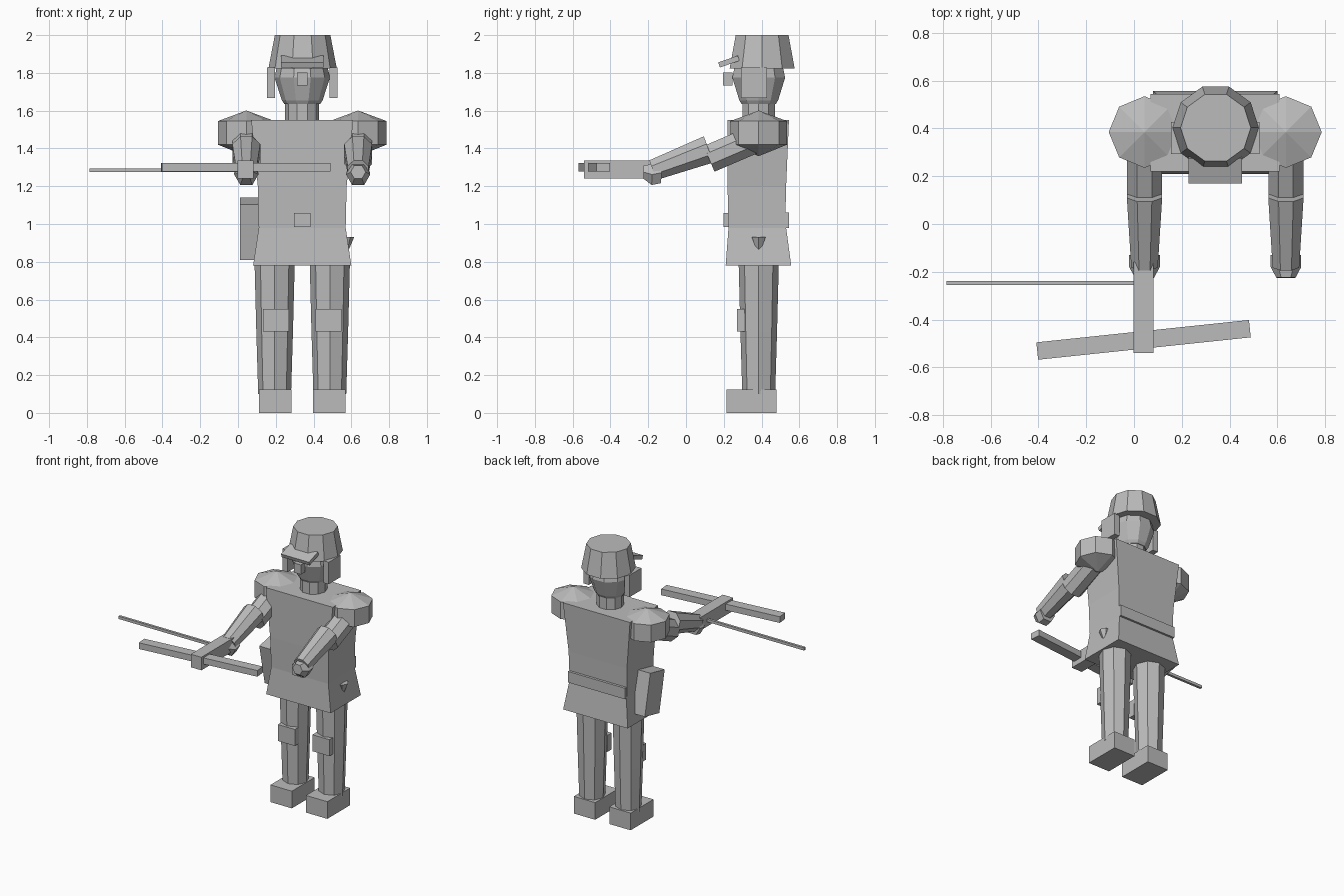
import bpy, bmesh, math
from mathutils import Vector, Matrix

cube = bpy.data.objects.get("Cube")
if cube:
    bpy.data.objects.remove(cube, do_unlink=True)

grey = bpy.data.materials.new("plain grey")
grey.use_nodes = True
GREY = (0.5, 0.5, 0.5, 1)
grey.diffuse_color = GREY
grey.node_tree.nodes["Principled BSDF"].inputs["Base Color"].default_value = GREY

CX, CY = 0.34, 0.385  # body axis


def finish(name, bm):
    bmesh.ops.recalc_face_normals(bm, faces=bm.faces)
    mesh = bpy.data.meshes.new(name)
    bm.to_mesh(mesh)
    bm.free()
    mesh.materials.append(grey)
    obj = bpy.data.objects.new(name, mesh)
    bpy.context.collection.objects.link(obj)
    return obj


def box(name, center, size, rot=0, axis='X'):
    bm = bmesh.new()
    m = (Matrix.Translation(center) @ Matrix.Rotation(math.radians(rot), 4, axis)
         @ Matrix.Diagonal((*size, 1)))
    bmesh.ops.create_cube(bm, size=1, matrix=m)
    return finish(name, bm)


def loft(name, rings):
    """Skin a list of point loops, capping both ends."""
    bm = bmesh.new()
    loops = [[bm.verts.new(p) for p in ring] for ring in rings]
    n = len(loops[0])
    for a, b in zip(loops, loops[1:]):
        for i in range(n):
            j = (i + 1) % n
            bm.faces.new((a[i], a[j], b[j], b[i]))
    bm.faces.new(loops[0])
    bm.faces.new(loops[-1])
    return finish(name, bm)


def limb(name, stations, sides=8, turn=0.0):
    """Faceted tube through (point, radius) stations along a straight line."""
    pts = [Vector(p) for p, r in stations]
    q = (pts[-1] - pts[0]).to_track_quat('Z', 'Y')
    rings = []
    for p, (_, r) in zip(pts, stations):
        angles = [2 * math.pi * (i + turn) / sides for i in range(sides)]
        rings.append([p + q @ Vector((r * math.cos(t), r * math.sin(t), 0)) for t in angles])
    return loft(name, rings)


def slab(name, levels):
    """Stacked rectangles: (z, half width, front y, back y)."""
    return loft(name, [[(CX - w, f, z), (CX + w, f, z), (CX + w, b, z), (CX - w, b, z)]
                       for z, w, f, b in levels])


# Torso, belt and skirt
slab("torso", [(0.98, 0.23, 0.225, 0.525), (1.2, 0.235, 0.22, 0.53), (1.55, 0.27, 0.22, 0.545)])
slab("skirt", [(0.78, 0.26, 0.21, 0.557), (0.98, 0.23, 0.225, 0.53)])
box("belt_buckle", (CX, 0.22, 1.022), (0.085, 0.045, 0.075))
box("back_belt", (CX, 0.53, 1.02), (0.46, 0.03, 0.08))

for side, s in (("right", -1), ("left", 1)):
    # Legs
    x = CX + s * 0.146
    limb(side + "_leg", [((x, CY, 0.1), 0.087), ((x, CY, 0.43), 0.097), ((x, CY, 0.78), 0.106)])
    box(side + "_boot", (CX + s * 0.143, 0.347, 0.0625), (0.172, 0.263, 0.125))
    box(side + "_knee_pad", (CX + s * 0.139, 0.295, 0.49), (0.137, 0.05, 0.12))

    # Shoulder pads
    x = CX + s * 0.296
    limb(side + "_shoulder", [((x, CY, 1.36), 0.002), ((x, CY, 1.42), 0.15),
                              ((x, CY, 1.545), 0.15), ((x, CY, 1.6), 0.002)])

    # Arms and hands
    limb(side + "_upper_arm", [((x, 0.39, 1.46), 0.08), ((x, 0.122, 1.345), 0.08)], turn=0.5)
    limb(side + "_forearm", [((x, 0.12, 1.395), 0.08), ((x, -0.175, 1.285), 0.06)], turn=0.5)
    limb(side + "_hand", [((x, -0.13, 1.272), 0.064), ((x, -0.18, 1.262), 0.064),
                          ((x, -0.225, 1.275), 0.04)], sides=6)

    # Helmet cheek guards
    box(side + "_cheek_guard", (CX + s * 0.165, 0.36, 1.748), (0.042, 0.135, 0.16))

# Neck, head and nose
limb("neck", [((CX, CY, 1.54), 0.09), ((CX, CY, 1.66), 0.09)], sides=10)
limb("head", [((CX, CY, 1.635), 0.095), ((CX, CY, 1.655), 0.108),
              ((CX, CY, 1.775), 0.147), ((CX, CY, 1.85), 0.13)], sides=10)
box("nose", (CX, 0.222, 1.768), (0.056, 0.05, 0.07))

# Helmet and its visor
limb("helmet", [((CX + 0.002, 0.403, 1.823), 0.181), ((CX + 0.002, 0.403, 2.0), 0.147)], sides=10)
box("visor", (CX, 0.227, 1.86), (0.225, 0.11, 0.028), rot=19)

# Hip quiver on the right, small blade tip on the left
box("quiver", (0.06, 0.345, 0.975), (0.1, 0.17, 0.3), rot=12)
limb("blade_tip", [((0.573, CY, 0.84), 0.003), ((0.573, CY, 0.93), 0.042)], sides=6)

# Crossbow and bolt
box("crossbow_stock", (0.04, -0.35, 1.288), (0.085, 0.38, 0.095))
box("crossbow_bow", (0.04, -0.485, 1.3), (0.895, 0.073, 0.045), rot=6, axis='Z')
box("bolt", (-0.375, -0.247, 1.285), (0.82, 0.018, 0.02))
